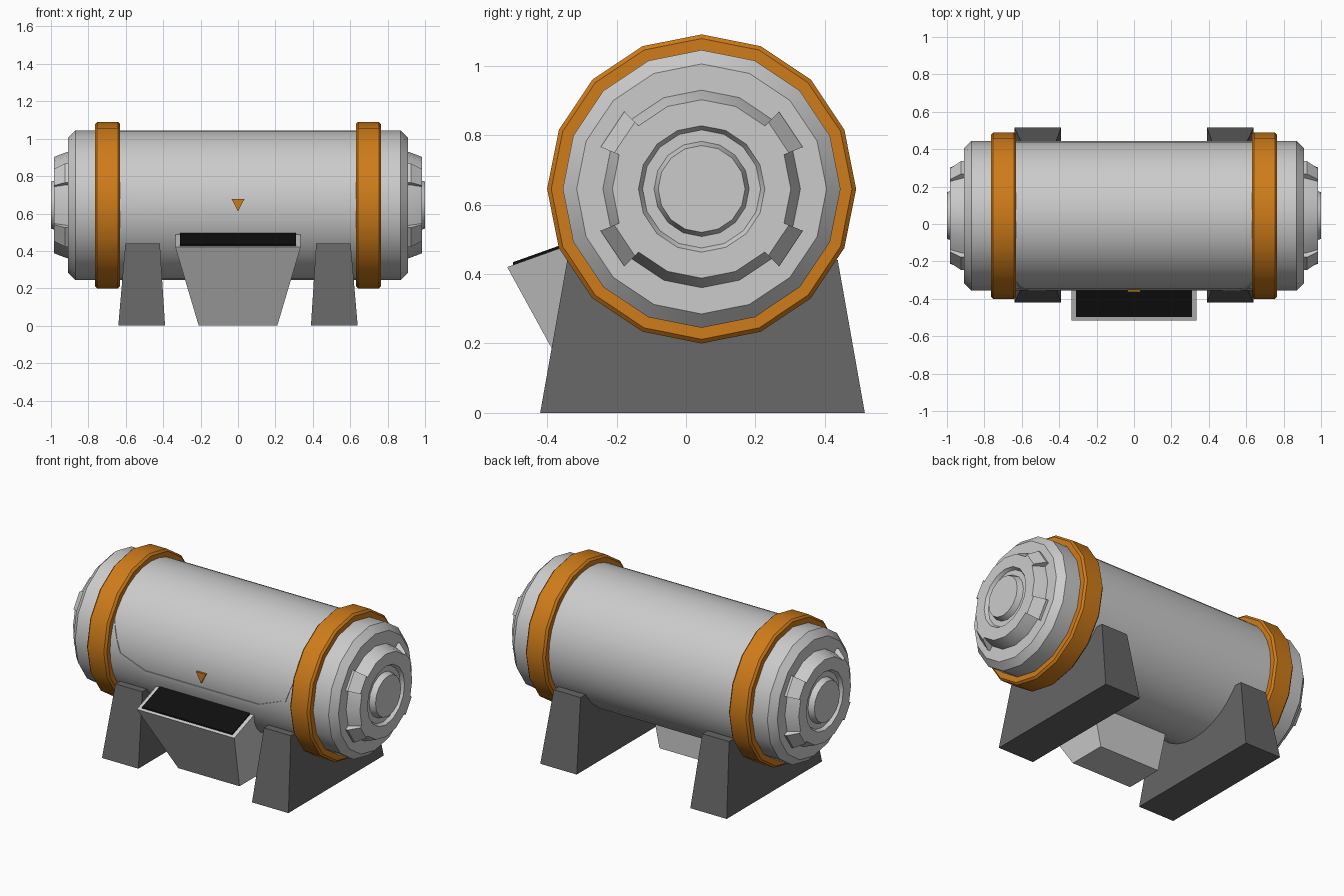
import bpy, bmesh
from math import sin, cos, sqrt, radians, pi

if "Cube" in bpy.data.objects:
    bpy.data.objects.remove(bpy.data.objects["Cube"])

CY, CZ = 0.045, 0.645   # axis of the tank


def material(name, rgb):
    m = bpy.data.materials.new(name)
    m.diffuse_color = (*rgb, 1)
    m.use_nodes = True
    m.node_tree.nodes["Principled BSDF"].inputs["Base Color"].default_value = m.diffuse_color
    return m


orange = material("orange", (0.62, 0.2, 0.01))
black = material("black", (0.005, 0.005, 0.005))
dark = material("dark_grey", (0.13, 0.13, 0.13))


def finish(name, bm, mat=None, mirror=False, smooth=False):
    bmesh.ops.remove_doubles(bm, verts=bm.verts, dist=1e-5)
    bmesh.ops.recalc_face_normals(bm, faces=bm.faces)
    me = bpy.data.meshes.new(name)
    bm.to_mesh(me)
    bm.free()
    ob = bpy.data.objects.new(name, me)
    bpy.context.collection.objects.link(ob)
    if mat:
        me.materials.append(mat)
    if smooth:
        bpy.ops.object.select_all(action='DESELECT')
        ob.select_set(True)
        bpy.context.view_layer.objects.active = ob
        bpy.ops.object.shade_smooth_by_angle(angle=radians(30))
    if mirror:
        md = ob.modifiers.new("mirror", 'MIRROR')
        md.use_mirror_merge = False
    return ob


def loft(name, rings, closed=False, caps=True, **kw):
    """Skin a list of point rings; closed joins the last ring to the first."""
    bm = bmesh.new()
    vs = [[bm.verts.new(p) for p in r] for r in rings]
    n = len(vs[0])
    pairs = list(zip(vs, vs[1:])) + ([(vs[-1], vs[0])] if closed else [])
    for a, b in pairs:
        for i in range(n):
            j = (i + 1) % n
            bm.faces.new((a[i], a[j], b[j], b[i]))
    if caps and not closed:
        bm.faces.new(vs[0])
        bm.faces.new(vs[-1])
    return finish(name, bm, **kw)


def circle(x, r, n=16):
    return [(x, CY + r * cos(2 * pi * i / n), CZ + r * sin(2 * pi * i / n)) for i in range(n)]


# Tank body and stepped ends
loft("tank_body", [circle(-0.7, 0.4, 32), circle(0.7, 0.4, 32)], smooth=True)
loft("tank_end", [circle(x, r) for x, r in ((0.69, 0.4), (0.87, 0.4), (0.91, 0.36))],
     mirror=True, smooth=True)

# Orange bands
band = ((0.63, 0.39), (0.63, 0.433), (0.642, 0.445), (0.753, 0.445), (0.765, 0.433), (0.765, 0.39))
loft("band", [circle(x, r) for x, r in band], closed=True, mat=orange, mirror=True, smooth=True)


# End caps: round plateau with four diagonal ridges, recess and hub
def ridged(x, r_arc, r_ridge):
    pts = []
    for k in range(16):
        r = r_ridge if k in (1, 6, 9, 14) else r_arc
        for a in (k, k + 1):
            t = a * pi / 8
            pts.append((x, CY + r * cos(t), CZ + r * sin(t)))
    return pts


cap = ((0.905, 0.286, 0.315), (0.925, 0.28, 0.315), (0.985, 0.257, 0.272), (0.985, 0.182, 0.182),
       (0.965, 0.17, 0.17), (0.965, 0.137, 0.137), (1.0, 0.125, 0.125))
loft("end_cap", [ridged(*c) for c in cap], mirror=True, smooth=True)

# Saddle feet
loft("foot", [[(x0, y0, z), (x1, y0, z), (x1, y1, z), (x0, y1, z)]
              for z, x0, x1, y0, y1 in ((0, 0.39, 0.64, -0.42, 0.515), (0.44, 0.418, 0.602, -0.342, 0.437))],
     mat=dark, mirror=True)

# Hopper tray under the front, with black opening
loft("hopper", [[(-0.21, -0.285, 0), (0.21, -0.285, 0), (0.21, -0.04, 0), (-0.21, -0.04, 0)],
                [(-0.335, -0.515, 0.42), (0.335, -0.515, 0.42), (0.335, -0.04, 0.59), (-0.335, -0.04, 0.59)]])
slope = 0.17 / 0.475
loft("hopper_opening", [[(x, y, 0.42 + (y + 0.515) * slope + h)
                         for x, y in ((-0.31, -0.498), (0.31, -0.498), (0.31, -0.25), (-0.31, -0.25))]
                        for h in (-0.01, 0.008)], mat=black)


# Door seam wrapped on the front of the tank
def on_tank(x, z, r):
    return (x, CY - sqrt(r * r - (z - CZ) ** 2), z)


outer = [(-0.635, 0.825), (-0.575, 0.645), (-0.39, 0.56)]
inner = [(-0.635, 0.845), (-0.558, 0.65), (-0.39, 0.582)]
outer += [(-x, z) for x, z in reversed(outer)]
inner += [(-x, z) for x, z in reversed(inner)]


def refine(path, n=6):
    pts = [(a[0] + (b[0] - a[0]) * i / n, a[1] + (b[1] - a[1]) * i / n)
           for a, b in zip(path, path[1:]) for i in range(n)]
    return pts + [path[-1]]


loft("door_seam", [[on_tank(*o, 0.395), on_tank(*o, 0.403), on_tank(*i, 0.403), on_tank(*i, 0.395)]
                   for o, i in zip(refine(outer), refine(inner))])

# Orange pointer above the tray
loft("pointer", [[(-0.034, y, 0.677), (0.034, y, 0.677), (0, y, 0.612)] for y in (-0.33, -0.364)],
     mat=orange)
